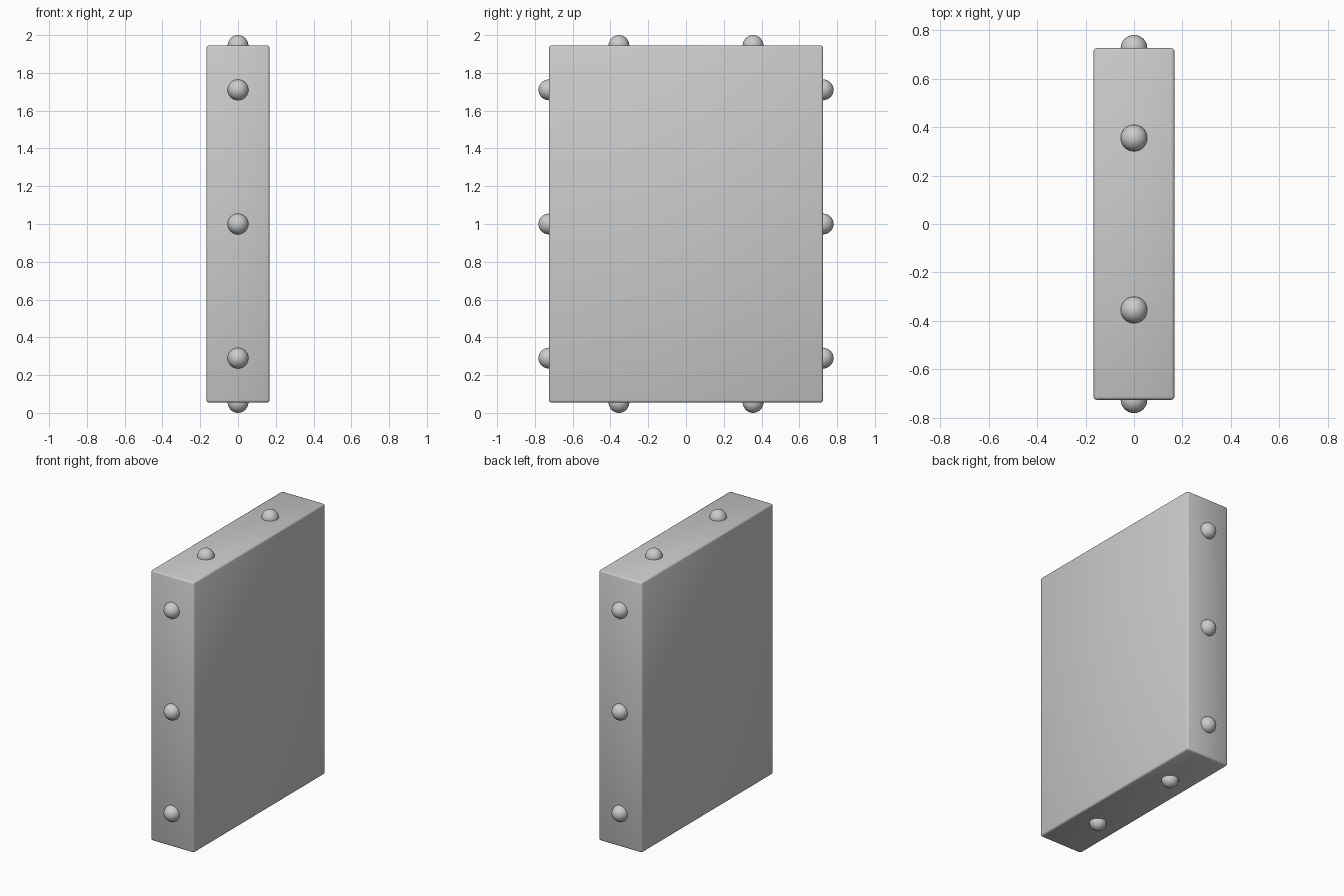
import bpy

if "Cube" in bpy.data.objects:
    bpy.data.objects.remove(bpy.data.objects["Cube"])

HALF_X, HALF_Y, HALF_Z = 0.167, 0.726, 0.945
MID_Z = 1.0
STUD_R = 0.055
STEP = 0.355


def add_stud(name, y, z):
    bpy.ops.mesh.primitive_uv_sphere_add(segments=32, ring_count=16,
                                         radius=STUD_R, location=(0, y, z))
    stud = bpy.context.object
    stud.name = name
    bpy.ops.object.shade_smooth()


# Main slab with small softened edges
bpy.ops.mesh.primitive_cube_add(size=2, location=(0, 0, MID_Z))
slab = bpy.context.object
slab.name = "slab"
slab.scale = (HALF_X, HALF_Y, HALF_Z)
bpy.ops.object.transform_apply(location=False, rotation=False, scale=True)
bevel = slab.modifiers.new("soft_edges", 'BEVEL')
bevel.width = 0.012
bevel.segments = 2
bpy.ops.object.shade_smooth()

# Half-sunk round studs around the narrow rim
for side, s in (("front", -1), ("back", 1)):
    for i in (-1, 0, 1):
        add_stud(f"{side}_stud_{i + 2}", s * HALF_Y, MID_Z + i * 2 * STEP)
for side, s in (("bottom", -1), ("top", 1)):
    for n, i in enumerate((-1, 1), 1):
        add_stud(f"{side}_stud_{n}", i * STEP, MID_Z + s * HALF_Z)
